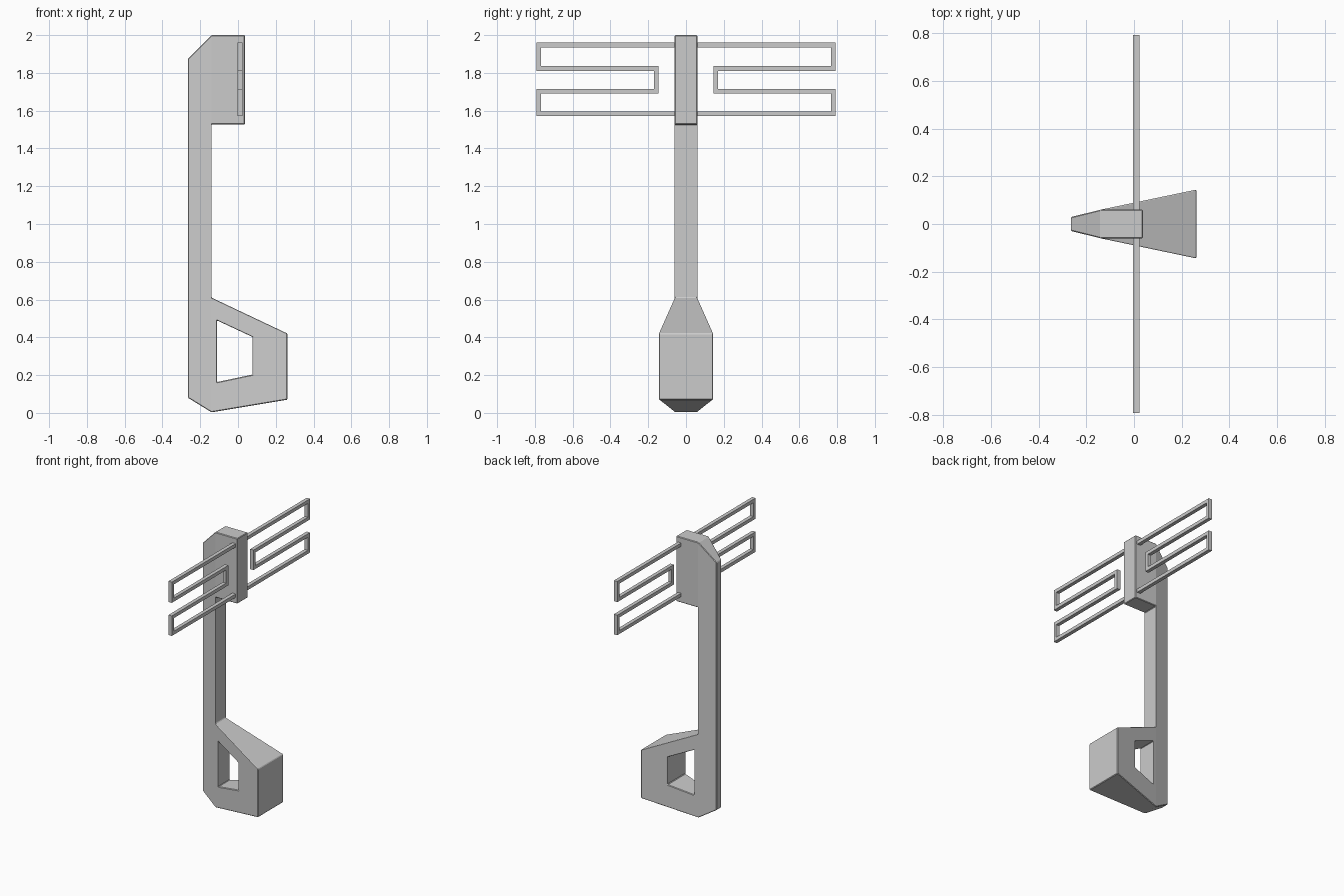
import bpy, bmesh
from mathutils import Vector

cube = bpy.data.objects.get("Cube")
if cube:
    bpy.data.objects.remove(cube, do_unlink=True)

# Single plain grey
grey = bpy.data.materials.new("plain_grey")
grey.use_nodes = True
colour = (0.6, 0.6, 0.6, 1)
grey.diffuse_color = colour
grey.node_tree.nodes["Principled BSDF"].inputs["Base Color"].default_value = colour


def slab(name, points, cells, place, bevel):
    """Solid slab from flat cells; place(point, side) gives each side's position."""
    bm = bmesh.new()
    near, far = ([bm.verts.new(place(p, s)) for p in points] for s in (-1, 1))
    sides = [(a, b) for c in cells for a, b in zip(c, c[1:] + c[:1])]
    for c in cells:
        bm.faces.new([near[i] for i in c])
        bm.faces.new([far[i] for i in reversed(c)])
    for a, b in sides:
        if (b, a) not in sides:
            bm.faces.new([near[b], near[a], far[a], far[b]])
    bmesh.ops.recalc_face_normals(bm, faces=bm.faces)
    mesh = bpy.data.meshes.new(name)
    bm.to_mesh(mesh)
    bm.free()
    mesh.materials.append(grey)
    ob = bpy.data.objects.new(name, mesh)
    bpy.context.collection.objects.link(ob)
    if bevel:
        mod = ob.modifiers.new("edge_bevel", "BEVEL")
        mod.width = bevel
        mod.segments = 1
        mod.limit_method = "ANGLE"
    return ob


# Body: tapered spine, square head and flared looped foot
outline = [(-.265, .08), (-.14, .003), (.262, .07), (.262, .42), (-.14, .61),
           (-.14, 1.527), (.037, 1.527), (.037, 2), (-.14, 2), (-.265, 1.875)]
hole = [(-.112, .163), (.077, .203), (.077, .402), (-.112, .49)]
spine = [0, 1, 4, 5, 8, 9]
head = [5, 6, 7, 8]
foot = [[1, 2, 11, 10], [2, 3, 12, 11], [3, 4, 13, 12], [4, 1, 10, 13]]


def body_place(p, side):
    x, z = p
    if x < -.2:
        half = .029
    elif z > 1:
        half = .06
    else:
        half = .06 + (x + .14) * .21
    return Vector((x, side * half, z))


slab("body", outline + hole, [spine, head] + foot, body_place, .004)

# Meandering aerial loop on each side of the head
path = [Vector(p) for p in [(.04, 1.948), (.78, 1.948), (.78, 1.823), (.157, 1.823),
                            (.157, 1.703), (.78, 1.703), (.78, 1.583), (.04, 1.583)]]
half_width = .0125
left, right = [], []
for i, p in enumerate(path):
    d_in = (p - path[max(i - 1, 0)]).normalized()
    d_out = (path[min(i + 1, len(path) - 1)] - p).normalized()
    # Mitred corner: sum of the two side normals
    normals = {tuple(round(v, 3) for v in (-d.y, d.x)) for d in (d_in, d_out) if d.length}
    off = sum((Vector(n) for n in normals), Vector((0, 0))) * half_width
    left.append(p + off)
    right.append(p - off)
n = len(path)
bars = [[i, i + 1, n + i + 1, n + i] for i in range(n - 1)]

for name, sign in (("front_aerial", -1), ("back_aerial", 1)):
    slab(name, left + right, bars,
         lambda p, side: Vector((.01 + side * .0135, sign * p.x, p.y)), 0)
